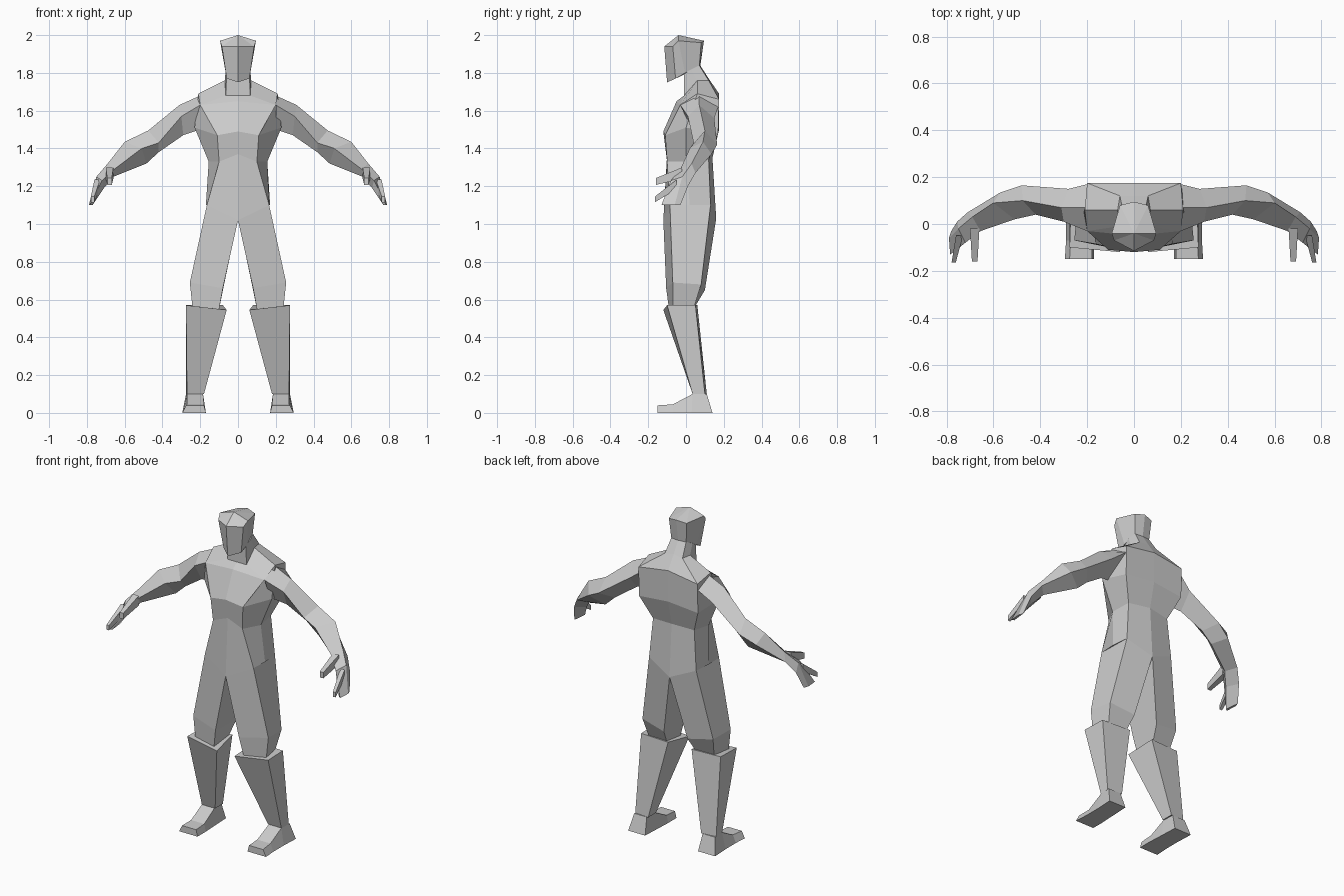
import bpy
import bmesh
from mathutils import Vector

cube = bpy.data.objects.get("Cube")
if cube:
    bpy.data.objects.remove(cube, do_unlink=True)

clay = bpy.data.materials.new("light_grey")
clay.use_nodes = True
grey = (0.6, 0.6, 0.6, 1)
clay.diffuse_color = grey
clay.node_tree.nodes["Principled BSDF"].inputs["Base Color"].default_value = grey


def loft(name, rings, peak=None):
    """Skin a closed flat-shaded shell through rings; peak gives the last cap an apex."""
    bm = bmesh.new()
    loops = [[bm.verts.new(point) for point in ring] for ring in rings]
    count = len(loops[0])
    for lower, upper in zip(loops, loops[1:]):
        for i in range(count):
            j = (i + 1) % count
            bm.faces.new((lower[i], lower[j], upper[j], upper[i]))
    bm.faces.new(loops[0])
    if peak:
        apex = bm.verts.new(peak)
        for i in range(count):
            bm.faces.new((loops[-1][i], loops[-1][(i + 1) % count], apex))
    else:
        bm.faces.new(loops[-1])
    bmesh.ops.recalc_face_normals(bm, faces=bm.faces)
    mesh = bpy.data.meshes.new(name)
    bm.to_mesh(mesh)
    bm.free()
    mesh.materials.append(clay)
    part = bpy.data.objects.new(name, mesh)
    bpy.context.scene.collection.objects.link(part)
    return part


def whole(half):
    """Complete a half ring that runs from centre front to centre back."""
    return half + [(-x, y, z) for x, y, z in reversed(half[1:-1])]


def pair(name, rings):
    """Build a limb part on the left and its mirror image on the right."""
    loft("left_" + name, rings)
    loft("right_" + name, [[(-x, y, z) for x, y, z in ring] for ring in rings])


def finger(name, start, end, thick, tall):
    """Tapered box running from start to end."""
    rings = []
    for centre, scale in ((start, 1), (end, 0.6)):
        dx, dz = thick * scale, tall * scale
        corners = ((-dx, -dz), (dx, -dz), (dx, dz), (-dx, dz))
        rings.append([Vector(centre) + Vector((x, 0, z)) for x, z in corners])
    pair(name, rings)


# Torso from hips up to the neck
hips = [(0, -.12, 1.02), (.165, -.085, 1.1), (.17, .02, 1.1), (.16, .13, 1.1), (0, .16, 1.03)]
waist = [(0, -.1, 1.37), (.1, -.1, 1.33), (.155, 0, 1.33), (.14, .12, 1.34), (0, .14, 1.35)]
chest = [(0, -.12, 1.49), (.11, -.11, 1.47), (.23, 0, 1.51), (.2, .17, 1.48), (0, .175, 1.5)]
shoulders = [(0, -.05, 1.65), (.2, -.03, 1.63), (.21, .06, 1.69), (.2, .175, 1.66), (0, .175, 1.69)]
collar = [(0, -.01, 1.68), (.065, -.01, 1.68), (.07, .06, 1.76), (.06, .12, 1.76), (0, .12, 1.77)]
nape = [(0, -.01, 1.8), (.06, -.01, 1.8), (.065, .03, 1.82), (.05, .07, 1.84), (0, .075, 1.84)]
loft("torso", [whole(r) for r in (hips, waist, chest, shoulders, collar, nape)])

# Head, wedge-shaped face and peaked crown
jaw = [(0, -.1, 1.75), (.06, -.055, 1.77), (.065, -.005, 1.8), (.05, .07, 1.83), (0, .075, 1.83)]
brow = [(0, -.115, 1.94), (.085, -.07, 1.94), (.095, -.04, 1.97), (.06, .08, 1.96), (0, .095, 1.97)]
loft("head", [whole(jaw), whole(brow)], peak=(0, -.04, 2))

# Legs: inner front, outer front, outer back, inner back
pair("leg", [
    [(0, -.12, 1.02), (.165, -.085, 1.1), (.16, .13, 1.1), (0, .16, 1.03)],
    [(.08, -.105, .66), (.255, -.07, .69), (.24, .08, .68), (.08, .1, .65)],
    [(.1, -.09, .55), (.24, -.07, .55), (.22, .04, .55), (.1, .04, .55)],
])

# Boot shafts
pair("boot", [
    [(.06, -.12, .545), (.275, -.1, .57), (.27, .05, .57), (.08, .06, .57)],
    [(.18, .035, .1), (.27, .035, .1), (.275, .1, .1), (.18, .11, .1)],
])


def foot_ring(inner, outer, sole_y, top_y, height):
    return [(inner, sole_y, 0), (outer + .02, sole_y, 0),
            (outer, top_y, height), (inner + .01, top_y, height)]


# Feet from heel to toe
pair("foot", [
    foot_ring(.18, .275, .14, .11, .1),
    foot_ring(.175, .27, .03, .035, .1),
    foot_ring(.17, .27, -.07, -.07, .045),
    foot_ring(.17, .275, -.15, -.15, .04),
])

# Arms: top, front, bottom, back, from inside the shoulder to the wrist
wrist = [(.69, .03, 1.32), (.655, -.03, 1.29), (.66, 0, 1.25), (.71, .05, 1.27)]
pair("arm", [
    [(.2, .07, 1.68), (.2, -.03, 1.63), (.2, .03, 1.5), (.2, .17, 1.62)],
    [(.31, .07, 1.63), (.3, .01, 1.57), (.29, .06, 1.47), (.28, .15, 1.56)],
    [(.475, .1, 1.495), (.42, .04, 1.43), (.42, .09, 1.38), (.48, .165, 1.42)],
    [(.6, .09, 1.435), (.51, .02, 1.4), (.485, .09, 1.32), (.57, .135, 1.37)],
    wrist,
])

# Hands with the outer fingers joined in one block
pair("hand", [
    wrist,
    [(.75, -.02, 1.25), (.72, -.08, 1.23), (.71, -.05, 1.19), (.755, .01, 1.2)],
    [(.79, -.06, 1.1), (.785, -.13, 1.1), (.77, -.12, 1.1), (.78, -.03, 1.1)],
])
finger("index_finger", (.745, -.05, 1.21), (.77, -.165, 1.13), .015, .025)
finger("thumb", (.68, -.02, 1.27), (.68, -.16, 1.225), .02, .03)
